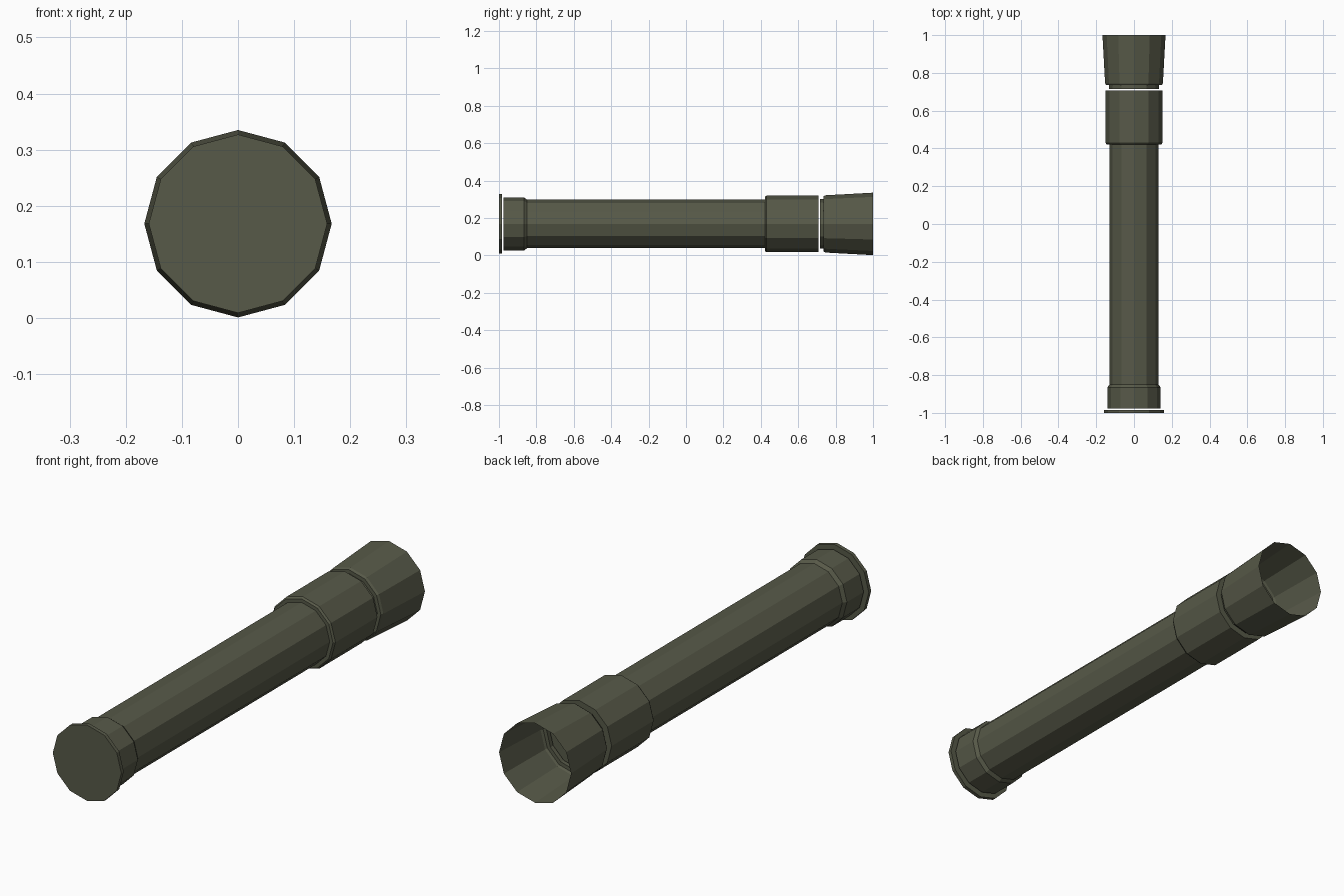
import bpy, bmesh, math

if "Cube" in bpy.data.objects:
    bpy.data.objects.remove(bpy.data.objects["Cube"])

SIDES, CZ = 12, 0.168

olive = bpy.data.materials.new("dark olive")
olive.diffuse_color = (0.095, 0.1, 0.065, 1)
olive.use_nodes = True
olive.node_tree.nodes["Principled BSDF"].inputs["Base Color"].default_value = olive.diffuse_color


def lathe(name, profile, cap_start=False, cap_end=False):
    """Spin (y, radius) points around the long axis."""
    bm = bmesh.new()
    rings = []
    for y, r in profile:
        rings.append([bm.verts.new((r * math.cos(a), y, CZ + r * math.sin(a)))
                      for a in (2 * math.pi * i / SIDES for i in range(SIDES))])
    for a, b in zip(rings, rings[1:]):
        for i in range(SIDES):
            j = (i + 1) % SIDES
            bm.faces.new((a[i], b[i], b[j], a[j]))
    if cap_start:
        bm.faces.new(rings[0])
    if cap_end:
        bm.faces.new(rings[-1][::-1])
    me = bpy.data.meshes.new(name)
    bm.to_mesh(me)
    bm.free()
    me.materials.append(olive)
    ob = bpy.data.objects.new(name, me)
    bpy.context.collection.objects.link(ob)
    return ob


# flat end disc
lathe("end_disc", [(-1, 0.159), (-0.984, 0.159)], True, True)
# neck, long tube and wide collar
lathe("main_tube", [(-0.976, 0.141), (-0.865, 0.141), (-0.85, 0.13), (0.422, 0.13),
                    (0.422, 0.145), (0.43, 0.151), (0.708, 0.151)], True, True)
# flared open muzzle with its narrow neck and inner step
lathe("flared_mouth", [(0.716, 0.132), (0.735, 0.132), (0.735, 0.148),
                       (0.745, 0.153), (1, 0.167)])
